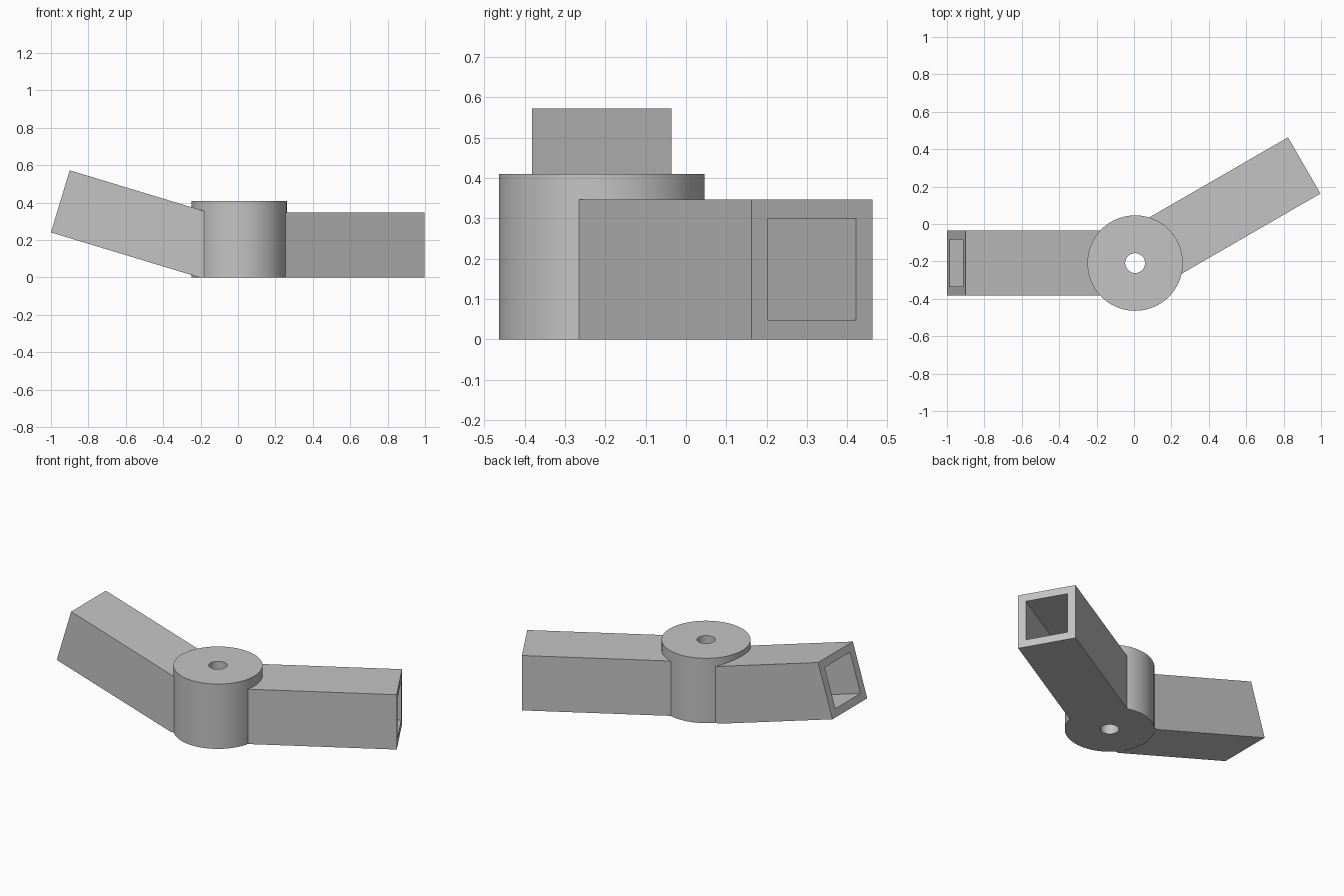
import bpy, bmesh, math
from mathutils import Matrix, Vector

if "Cube" in bpy.data.objects:
    bpy.data.objects.remove(bpy.data.objects["Cube"])

CX, CY = 0.006, -0.209           # hub axis
W, WALL = 0.347, 0.067           # arm thickness and socket wall
DEPTH = 0.55                     # socket depth

grey = bpy.data.materials.new("plain_grey")
grey.diffuse_color = (0.55, 0.55, 0.55, 1)
grey.use_nodes = True
grey.node_tree.nodes["Principled BSDF"].inputs["Base Color"].default_value = grey.diffuse_color


def finish(name, bm):
    bmesh.ops.recalc_face_normals(bm, faces=bm.faces[:])
    me = bpy.data.meshes.new(name)
    bm.to_mesh(me)
    bm.free()
    me.materials.append(grey)
    ob = bpy.data.objects.new(name, me)
    bpy.context.collection.objects.link(ob)
    return ob


def arm(name, end, turn, tilt, length):
    """Square arm from its end centre back into the hub, with a square socket."""
    bm = bmesh.new()
    bmesh.ops.create_cube(bm, size=1)
    bmesh.ops.scale(bm, vec=(length, W, W), verts=bm.verts)
    bmesh.ops.translate(bm, vec=(-length / 2, 0, 0), verts=bm.verts)
    bm.normal_update()
    tip = [f for f in bm.faces if f.normal.x > 0.9]
    bmesh.ops.inset_individual(bm, faces=tip, thickness=WALL, depth=0)
    # sink the inset face to make the socket
    new = bmesh.ops.extrude_discrete_faces(bm, faces=tip)["faces"]
    bmesh.ops.translate(bm, vec=(-DEPTH, 0, 0), verts=new[0].verts[:])
    m = (Matrix.Translation(Vector(end))
         @ Matrix.Rotation(turn, 4, 'Z') @ Matrix.Rotation(-tilt, 4, 'Y'))
    bmesh.ops.transform(bm, matrix=m, verts=bm.verts)
    # trim anything below the base
    if min(v.co.z for v in bm.verts) < -0.001:
        bmesh.ops.bisect_plane(bm, geom=bm.verts[:] + bm.edges[:] + bm.faces[:],
                               plane_co=(0, 0, 0), plane_no=(0, 0, 1),
                               clear_inner=True)
        bmesh.ops.holes_fill(bm, edges=[e for e in bm.edges if e.is_boundary])
    return finish(name, bm)


# hub: rectangle spun round the pivot hole
bm = bmesh.new()
pts = [(0.053, 0), (0.255, 0), (0.255, 0.41), (0.053, 0.41)]
vs = [bm.verts.new((CX + r, CY, z)) for r, z in pts]
es = [bm.edges.new((vs[i], vs[(i + 1) % 4])) for i in range(4)]
bmesh.ops.spin(bm, geom=vs + es, cent=(CX, CY, 0), axis=(0, 0, 1),
               angle=math.tau, steps=96)
bmesh.ops.remove_doubles(bm, verts=bm.verts[:], dist=1e-4)
hub = finish("hub", bm)
hub.data.shade_smooth()
hub.data.set_sharp_from_angle(angle=math.radians(30))

# level arm, turned 30 degrees; raised arm, tilted up
a = math.radians(30)
L = 1.044
arm("level_arm", (CX + L * math.cos(a), CY + L * math.sin(a), W / 2), a, 0, L - 0.1)
arm("raised_arm", (-0.95, CY, 0.407), math.pi, math.radians(16.85), 0.88)
